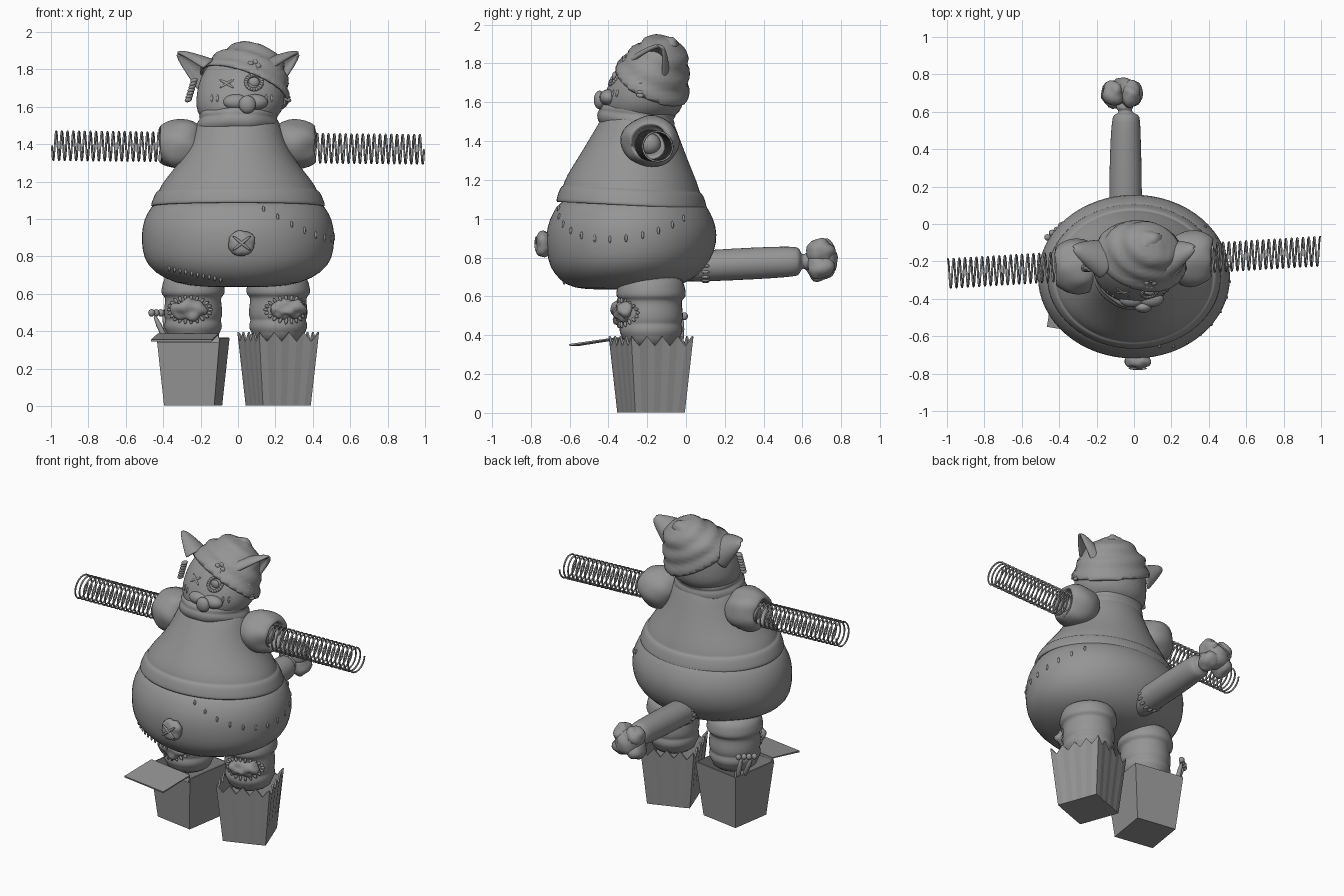
import bpy, bmesh, math
from math import sin, cos, pi, radians
from mathutils import Vector, Matrix, noise
from mathutils.bvhtree import BVHTree

cube = bpy.data.objects.get("Cube")
if cube:
    bpy.data.objects.remove(cube)

grey = bpy.data.materials.new("clay_grey")
grey.use_nodes = True
COLOR = (0.3, 0.3, 0.3, 1)
grey.diffuse_color = COLOR
for node in grey.node_tree.nodes:
    if node.type == 'BSDF_PRINCIPLED':
        node.inputs["Base Color"].default_value = COLOR


def finish(bm, name, smooth=True, subdiv=0, thick=0, lump=0, freq=12):
    """Turn a bmesh into a finished object."""
    bmesh.ops.recalc_face_normals(bm, faces=bm.faces)
    if lump:
        bm.normal_update()
        moves = [(v, v.normal * lump * noise.noise(v.co * freq)) for v in bm.verts]
        for v, move in moves:
            v.co += move
    mesh = bpy.data.meshes.new(name)
    for f in bm.faces:
        f.smooth = smooth
    bm.to_mesh(mesh)
    bm.free()
    mesh.materials.append(grey)
    obj = bpy.data.objects.new(name, mesh)
    bpy.context.collection.objects.link(obj)
    if thick:
        mod = obj.modifiers.new("Thickness", 'SOLIDIFY')
        mod.thickness = thick
        mod.offset = 0
    if subdiv:
        mod = obj.modifiers.new("Smooth", 'SUBSURF')
        mod.levels = mod.render_levels = subdiv
    return obj


def skin(bm, rings, matrix=Matrix(), seg=32, tilt=0):
    """Skin elliptical rings (height, cx, cy, rx, ry) stacked along local z."""
    loops = []
    for h, cx, cy, rx, ry in rings:
        angles = [2 * pi * i / seg for i in range(seg)]
        loops.append([bm.verts.new(matrix @ Vector((cx + rx * cos(a), cy + ry * sin(a),
                      h - tilt * ry * sin(a)))) for a in angles])
    for low, high in zip(loops, loops[1:]):
        for i in range(seg):
            j = (i + 1) % seg
            bm.faces.new((low[i], low[j], high[j], high[i]))
    bm.faces.new(loops[0])
    bm.faces.new(loops[-1])


def loft(name, rings, matrix=Matrix(), seg=32, tilt=0, **kw):
    bm = bmesh.new()
    skin(bm, rings, matrix, seg, tilt)
    return finish(bm, name, **kw)


def ball(bm, loc, size, direction=None, seg=12):
    """Add an ellipsoid whose local z points along direction."""
    turn = Vector(direction).to_track_quat('Z', 'Y').to_matrix().to_4x4() if direction else Matrix()
    m = Matrix.Translation(loc) @ turn @ Matrix.Diagonal((*size, 1))
    bmesh.ops.create_uvsphere(bm, u_segments=seg, v_segments=seg * 2 // 3, radius=1, matrix=m)


def rod(bm, a, b, r):
    a, b = Vector(a), Vector(b)
    ball(bm, (a + b) / 2, (r, r, (b - a).length / 2), b - a, 8)


def blob(name, loc, size, seg=24, **kw):
    bm = bmesh.new()
    ball(bm, loc, size, seg=seg)
    return finish(bm, name, **kw)


def surface(obj):
    bpy.context.view_layer.update()
    return BVHTree.FromObject(obj, bpy.context.evaluated_depsgraph_get())


# Body: round trousers and tapered shirt with a hem band
trousers = loft("trousers", [
    (.635, 0, -.33, .10, .12), (.64, 0, -.33, .27, .25), (.68, 0, -.31, .40, .34),
    (.75, 0, -.30, .49, .405), (.83, 0, -.285, .515, .435), (.92, 0, -.28, .52, .445),
    (1.0, 0, -.28, .505, .425), (1.06, 0, -.28, .47, .39), (1.12, 0, -.28, .42, .35)], subdiv=1)
loft("shirt", [
    (1.09, 0, -.28, .42, .35), (1.07, 0, -.28, .44, .365), (1.065, 0, -.28, .468, .39),
    (1.08, 0, -.28, .468, .39), (1.12, 0, -.28, .452, .378), (1.148, 0, -.28, .438, .366),
    (1.152, 0, -.28, .424, .354), (1.158, 0, -.28, .422, .353), (1.2, 0, -.28, .402, .34),
    (1.3, 0, -.27, .315, .287), (1.4, 0, -.26, .262, .238), (1.5, 0, -.25, .225, .19),
    (1.56, 0, -.25, .19, .16)], tilt=.05, subdiv=1)
skin_map = surface(trousers)

# Stitched seams on the trousers
bm = bmesh.new()


def seam(start, end, count, z0, z1, sag):
    for i in range(count):
        t = i / (count - 1)
        a = radians(start + (end - start) * t)
        z = z0 + (z1 - z0) * t - sag * sin(pi * t)
        out = Vector((cos(a), sin(a), 0))
        hit = skin_map.ray_cast(Vector((0, -.28, z)) + out, -out)[0]
        if hit:
            rod(bm, hit + Vector((0, 0, -.02)), hit + Vector((0, 0, .02)), .008)


seam(-70, 35, 12, 1.05, 1.0, .13)
seam(-145, -105, 10, .74, .68, 0)
finish(bm, "trouser_stitches")

# Button on the belly with crossed stitches
blob("belly_button", (.02, -.735, .87), (.073, .04, .07), lump=.012, freq=25)
bm = bmesh.new()
for s in (-1, 1):
    rod(bm, (.02 - .05 * s, -.772, .83), (.02 + .05 * s, -.772, .91), .009)
finish(bm, "button_cross")

# Tail with a narrow neck and a lumpy bone tip, along +y
along_y = Matrix.Rotation(radians(-90), 4, 'X')
loft("tail", [(-.06, -.045, -.75, .08, .075), (.05, -.045, -.755, .088, .08),
              (.25, -.045, -.765, .088, .083), (.45, -.045, -.775, .082, .082),
              (.56, -.042, -.78, .076, .078), (.585, -.042, -.78, .068, .07),
              (.592, -.042, -.78, .04, .04), (.61, -.05, -.78, .035, .035),
              (.615, -.05, -.78, .045, .045), (.63, -.05, -.78, .045, .045),
              (.67, -.05, -.78, .035, .035)], along_y, seg=24, subdiv=1)
bm = bmesh.new()
for dx, dz in ((-.05, -.04), (.05, -.03), (-.04, .05), (.045, .045)):
    ball(bm, (-.065 + dx, .695, .785 + dz), (.062, .07, .066), seg=20)
ball(bm, (-.065, .71, .79), (.09, .07, .09), seg=20)
finish(bm, "tail_tip", lump=.02, freq=18)
bm = bmesh.new()
for i in range(16):
    a = 2 * pi * i / 16
    rim = Vector((-.045 + .086 * cos(a), .1, .757 + .08 * sin(a)))
    rod(bm, rim - Vector((0, .022, 0)), rim + Vector((0, .022, 0)), .009)
finish(bm, "tail_stitches")

# Legs, knee patches and carton feet
for side, x, yaw, teeth in (("left", .215, radians(20), 4), ("right", -.24, radians(-9), 0)):
    place = Matrix.Translation((x, -.18, 0)) @ Matrix.Rotation(yaw, 4, 'Z')
    loft(side + "_leg", [(z, 0, 0, r, r * 1.06) for z, r in (
        (.72, .15), (.65, .165), (.62, .172), (.595, .17), (.585, .152), (.56, .15), (.52, .157),
        (.475, .157), (.46, .146), (.445, .155), (.41, .156), (.395, .14), (.33, .13))],
        place, seg=24, subdiv=1)
    bm = bmesh.new()
    ball(bm, (0, -.155, .515), (.098, .045, .055), seg=24)
    bm.transform(place)
    finish(bm, side + "_knee_patch", lump=.03, freq=20)
    bm = bmesh.new()
    for i in range(22):
        a = 2 * pi * i / 22
        p = Vector((.108 * cos(a), -.168 + .055 * cos(a) ** 2, .515 + .062 * sin(a)))
        d = Vector((.017 * cos(a), 0, .017 * sin(a)))
        rod(bm, p - d, p + d, .009)
    bm.transform(place)
    finish(bm, side + "_knee_stitches")

    # Open carton with a zigzag rim
    bm = bmesh.new()
    steps = max(teeth * 2, 1)
    low, high = [], []
    for k in range(4):
        turn = Matrix.Rotation(k * pi / 2, 4, 'Z')
        for i in range(steps):
            t = 2 * i / steps - 1
            z = .365 if not teeth else (.345 if i % 2 else .395)
            low.append(bm.verts.new(turn @ Vector((t * .133, -.133, .005))))
            high.append(bm.verts.new(turn @ Vector((t * .167, -.167, z))))
    n = len(low)
    for i in range(n):
        j = (i + 1) % n
        bm.faces.new((low[i], low[j], high[j], high[i]))
    bm.faces.new(low)
    if not teeth:
        # Folded lid
        rim = [bm.verts.new(p) for p in ((-.165, -.165, .385), (.165, -.165, .385),
                                         (.165, -.40, .35), (-.165, -.40, .35))]
        bm.faces.new(rim)
        lip = [bm.verts.new(p) for p in ((-.165, -.172, .34), (.165, -.172, .34))]
        bm.faces.new((rim[0], rim[1], lip[1], lip[0]))
    bm.transform(place)
    finish(bm, side + "_carton", smooth=False, thick=.01)

# Little bone sticks poking out of the right carton
bm = bmesh.new()
for base, tip in (((-.37, -.08, .32), (-.45, -.06, .49)), ((-.36, -.03, .32), (-.40, -.02, .49))):
    rod(bm, base, tip, .016)
    for s in (-1, 1):
        ball(bm, Vector(tip) + Vector((.012 * s, .012 * s, .008)), (.018, .018, .02))
finish(bm, "bone_sticks")

# Shoulder sockets with coil spring arms
for side, s in (("left", 1), ("right", -1)):
    cy = -.205 + .02 * s
    m = Matrix(((0, 0, s, 0), (1, 0, 0, cy), (0, 1, 0, 1.4), (0, 0, 0, 1)))
    loft(side + "_shoulder", [(t, 0, 0, r * 1.06, r * .95) for t, r in (
        (.17, .05), (.195, .09), (.24, .13), (.30, .145), (.36, .138), (.40, .115), (.418, .098),
        (.412, .084), (.38, .078), (.335, .074), (.33, .01))], m, subdiv=1, lump=.022, freq=11)
    blob(side + "_socket_ball", (s * .345, cy, 1.385), (.05, .055, .055))
    curve = bpy.data.curves.new(side + "_spring", 'CURVE')
    curve.dimensions = '3D'
    curve.bevel_depth = .0055
    curve.bevel_resolution = 1
    turns, res = 21, 20
    line = curve.splines.new('POLY')
    line.points.add(turns * res)
    for i, p in enumerate(line.points):
        a = 2 * pi * i / res
        x = s * (.355 + .64 * i / (turns * res))
        p.co = (x, -.205 + .06 * x + .077 * cos(a), 1.382 - .01 * x + .077 * sin(a), 1)
    line.use_smooth = True
    curve.materials.append(grey)
    bpy.context.collection.objects.link(bpy.data.objects.new(side + "_spring", curve))

# Head, scarf and folded head wrap
HEAD = [(1.49, 0, -.25, .15, .16), (1.55, .005, -.225, .215, .195), (1.6, .01, -.22, .236, .21),
        (1.67, .015, -.21, .238, .203), (1.75, .02, -.185, .225, .18),
        (1.82, .03, -.16, .195, .152), (1.87, .045, -.145, .145, .115),
        (1.91, .055, -.135, .085, .07), (1.925, .055, -.13, .03, .03)]
head = loft("head", HEAD, subdiv=1)
face = surface(head)
loft("scarf", [(1.455, 0, -.25, .19, .165), (1.465, 0, -.25, .215, .19), (1.495, 0, -.255, .225, .203),
               (1.525, 0, -.255, .215, .2), (1.535, 0, -.255, .205, .19), (1.55, 0, -.25, .215, .2),
               (1.572, 0, -.245, .205, .19), (1.575, 0, -.245, .18, .16)],
     tilt=.12, subdiv=1, lump=.015, freq=9)
bm = bmesh.new()
skin(bm, HEAD, seg=48)
bmesh.ops.subdivide_edges(bm, edges=bm.edges, cuts=2, use_grid_fill=True, smooth=.6)
normal, point = Vector((.44, .5, 1)).normalized(), Vector((.03, -.3, 1.765))
bmesh.ops.bisect_plane(bm, geom=bm.verts[:] + bm.edges[:] + bm.faces[:],
                       plane_co=point, plane_no=normal, clear_inner=True)
bm.normal_update()
for v, n in [(v, v.normal.copy()) for v in bm.verts]:
    v.co += n * (.013 + .007 * sin(75 * normal.dot(v.co - point)))
finish(bm, "head_wrap", thick=.014)
blob("wrap_knot", (.07, -.10, 1.89), (.085, .07, .055), lump=.03, freq=14)

# Cupped pointed ears with hanging rope tassels
for side, s in (("left", 1), ("right", -1)):
    base, axis = Vector((.175, -.19, 1.765)), Vector((.15, .06, .12))
    face_out = Vector((.6, -.45, -.5))
    face_out = (face_out - axis * face_out.dot(axis) / axis.length_squared).normalized()
    across = axis.cross(face_out).normalized()
    bm = bmesh.new()
    rows = []
    for i in range(9):
        u = i / 8
        w = .105 * (1 - u) ** .75 + .006
        angles = [radians(-115 + 230 * k / 12) for k in range(13)]
        pts = [base + axis * u + across * w * sin(a) - face_out * w * .75 * cos(a) for a in angles]
        rows.append([bm.verts.new((p.x * s, p.y, p.z)) for p in pts])
    for lo, hi in zip(rows, rows[1:]):
        for k in range(12):
            bm.faces.new((lo[k], lo[k + 1], hi[k + 1], hi[k]))
    finish(bm, side + "_ear", thick=.02, subdiv=1)
    bm = bmesh.new()
    for i in range(7):
        ball(bm, (s * (.235 + .005 * i), -.235, 1.74 - .017 * i), (.021, .021, .013), (.4 * s, 0, 1))
    finish(bm, side + "_tassel")


def on_face(x, z, out=0):
    hit = face.ray_cast(Vector((x, -2, z)), Vector((0, 1, 0)))[0]
    return (hit or Vector((x, -.4, z))) - Vector((0, out, 0))


# Face: crossed eye, ringed eye, cheek stitches, muzzle and tongue
bm = bmesh.new()
for s in (-1, 1):
    rod(bm, on_face(-.06 - .038 * s, 1.70), on_face(-.06 + .038 * s, 1.745), .009)
for x in (-.14, -.11, .11, .15, .18):
    rod(bm, on_face(x, 1.625), on_face(x, 1.665), .008)
finish(bm, "face_stitches")
bm = bmesh.new()
for i in range(20):
    a = 2 * pi * i / 20
    ball(bm, on_face(.085 + .042 * cos(a), 1.73 + .038 * sin(a)), (.011, .012, .011), seg=8)
ball(bm, on_face(.085, 1.73), (.03, .016, .028))
finish(bm, "ringed_eye")
bm = bmesh.new()
for s in (-1, 1):
    ball(bm, (.04 + .05 * s, -.40, 1.625), (.07, .045, .042), seg=20)
finish(bm, "muzzle")
blob("tongue", (.05, -.445, 1.612), (.045, .03, .048))
bm = bmesh.new()
for i in range(5):
    a = 2 * pi * i / 5
    ball(bm, on_face(.085 + .022 * cos(a), 1.815 + .022 * sin(a), .015), (.017, .014, .017))
finish(bm, "wrap_flower")
